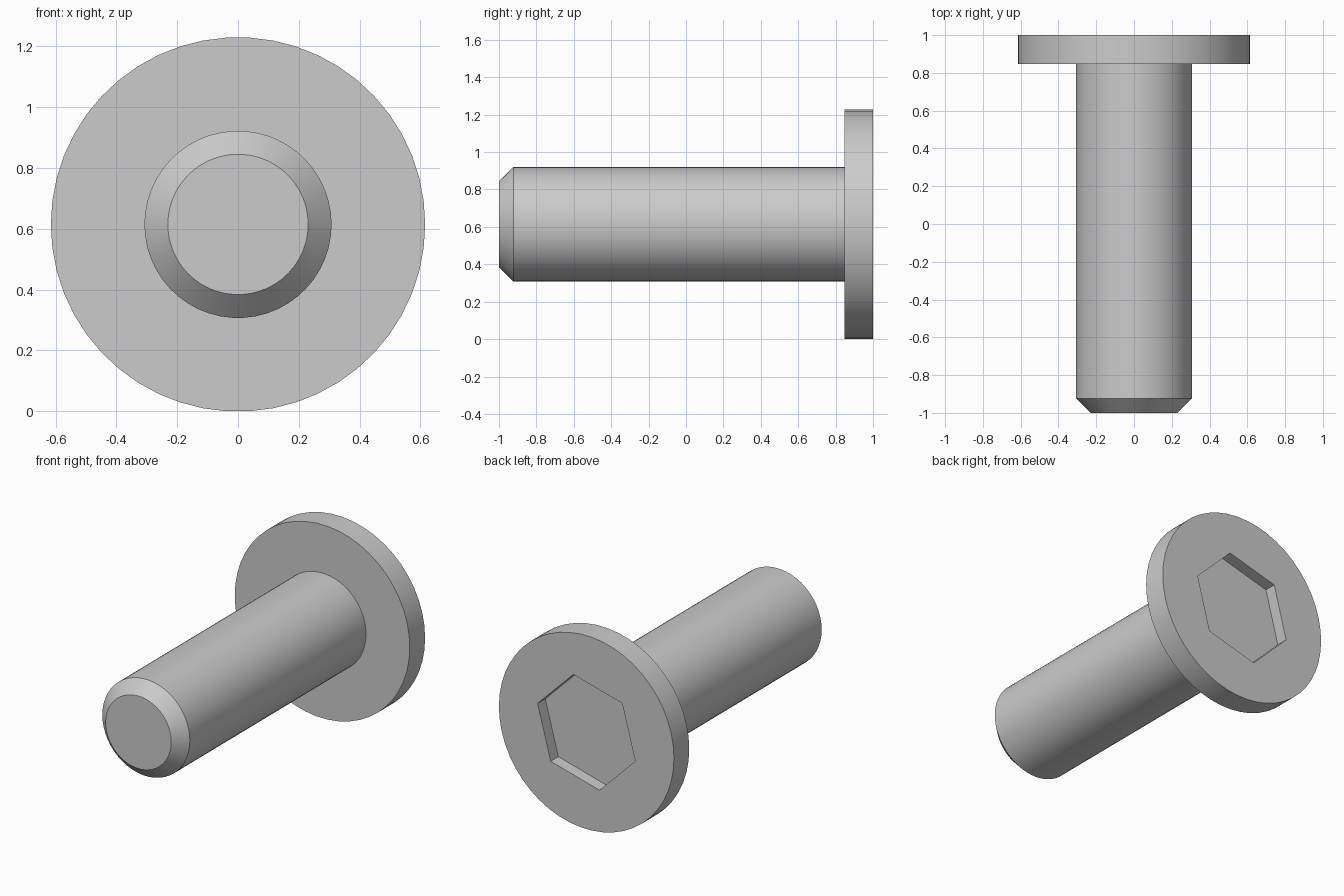
import bpy
import bmesh
from math import cos, sin, pi, radians

if "Cube" in bpy.data.objects:
    bpy.data.objects.remove(bpy.data.objects["Cube"], do_unlink=True)

UNIT = 2 / 13               # head thickness; every other size is a multiple of it
SIDES = 50
HEAD_R = 4 * UNIT
SHANK_R = 2 * UNIT
AXIS_Z = HEAD_R * cos(pi / SIDES)

steel = bpy.data.materials.new("plain grey steel")
steel.use_nodes = True
grey = (0.6, 0.6, 0.6, 1)
steel.diffuse_color = grey
steel.node_tree.nodes["Principled BSDF"].inputs["Base Color"].default_value = grey


def turned(name, profile, sides, start=0.0):
    """Turn (radius, y) points about the bolt axis and cap both ends."""
    bm = bmesh.new()
    rings = []
    for radius, y in profile:
        angles = [start + 2 * pi * i / sides for i in range(sides)]
        rings.append([bm.verts.new((radius * cos(a), y, AXIS_Z + radius * sin(a)))
                      for a in angles])
    for low, high in zip(rings, rings[1:]):
        for i in range(sides):
            j = (i + 1) % sides
            bm.faces.new((low[i], low[j], high[j], high[i]))
    bm.faces.new(rings[0])
    bm.faces.new(rings[-1])
    bmesh.ops.recalc_face_normals(bm, faces=bm.faces)
    mesh = bpy.data.meshes.new(name)
    bm.to_mesh(mesh)
    bm.free()
    mesh.materials.append(steel)
    obj = bpy.data.objects.new(name, mesh)
    bpy.context.collection.objects.link(obj)
    return obj


# Chamfered shank and flat disc head in one turned piece
bolt = turned("bolt", [
    (SHANK_R - UNIT / 2, -1),
    (SHANK_R, -1 + UNIT / 2),
    (SHANK_R, 1 - UNIT),
    (HEAD_R, 1 - UNIT),
    (HEAD_R, 1),
], SIDES)

# Hexagonal socket sunk halfway into the head
socket_r = SHANK_R / cos(pi / 6)
cutter = turned("socket_cutter", [(socket_r, 1 - UNIT / 2), (socket_r, 1 + UNIT)],
                6, radians(15))
cutter.hide_render = True
cut = bolt.modifiers.new("hex socket", 'BOOLEAN')
cut.operation = 'DIFFERENCE'
cut.solver = 'EXACT'
cut.object = cutter

bpy.ops.object.select_all(action='DESELECT')
bpy.context.view_layer.objects.active = bolt
bolt.select_set(True)
bpy.ops.object.modifier_apply(modifier=cut.name)
bpy.data.objects.remove(cutter, do_unlink=True)

bpy.ops.object.shade_smooth_by_angle(angle=radians(30))
